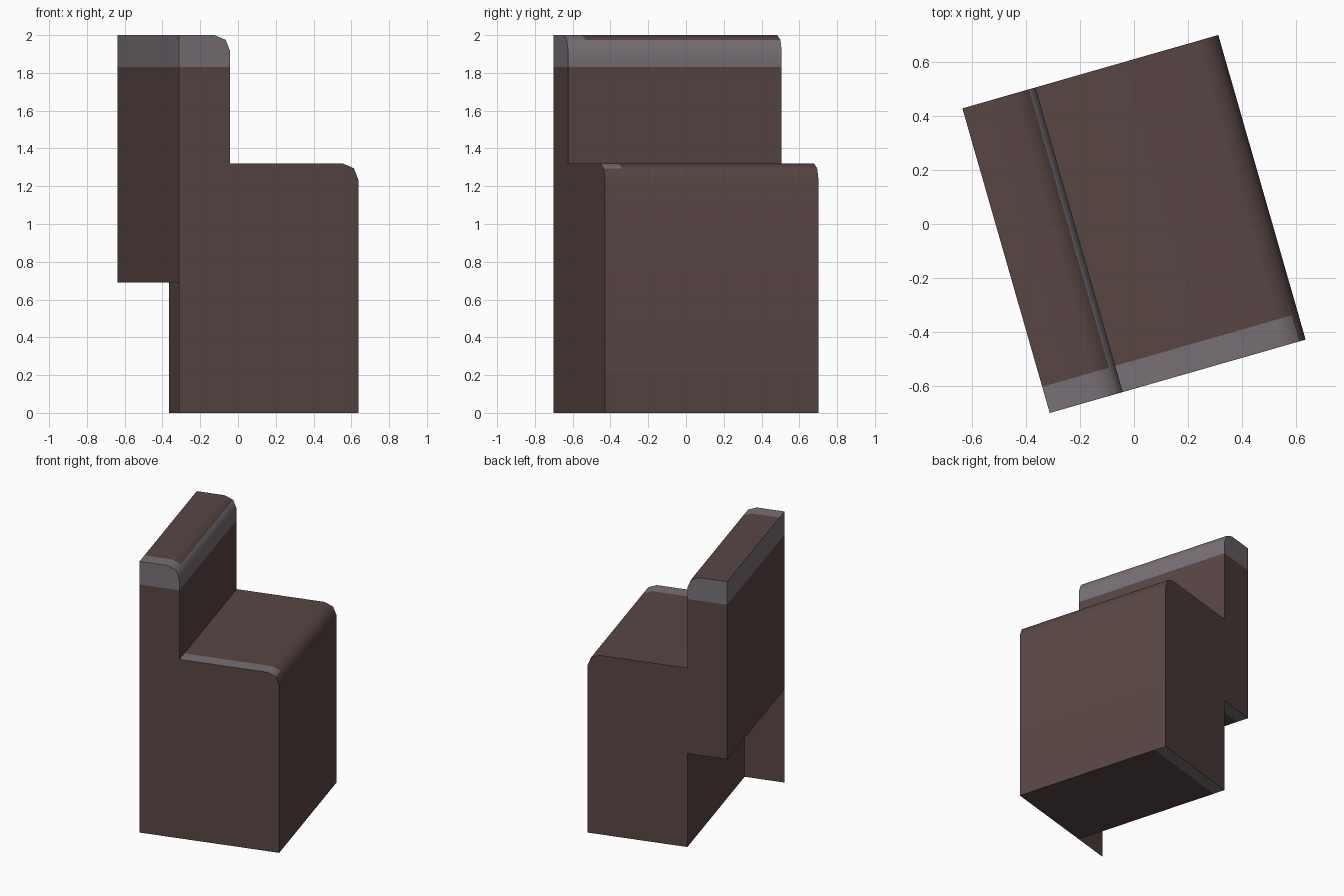
import bpy, bmesh, math
from mathutils import Matrix

if "Cube" in bpy.data.objects:
    bpy.data.objects.remove(bpy.data.objects["Cube"])

ROT = Matrix.Rotation(math.radians(16), 4, 'Z')
HX, HY = 0.494, 0.588          # half depth and half width before turning
BACK_X = -0.212                # plane between backrest and seat
UNDER_Z, SEAT_Z, TOP_Z = 0.69, 1.32, 2.0
R = 0.085                      # rounding radius


def material(name, rgb):
    m = bpy.data.materials.new(name)
    m.diffuse_color = (*rgb, 1)
    m.use_nodes = True
    m.node_tree.nodes["Principled BSDF"].inputs["Base Color"].default_value = m.diffuse_color
    return m


brown = material("dark_brown", (0.098, 0.061, 0.058))
grey = material("worn_grey", (0.188, 0.162, 0.181))


def rounded(x, z):
    """Two-segment rounded corner, from the side face up to the top."""
    return [(x - R + R * math.cos(a), z - R + R * math.sin(a))
            for a in (0, math.pi / 4, math.pi / 2)]


def finish(bm, name):
    bm.transform(ROT)
    me = bpy.data.meshes.new(name)
    bm.to_mesh(me)
    bm.free()
    me.materials.append(brown)
    me.materials.append(grey)
    ob = bpy.data.objects.new(name, me)
    bpy.context.collection.objects.link(ob)
    return ob


# Seat and backrest: one stepped profile pulled across the width
profile = ([(BACK_X, 0), (HX, 0)] + rounded(HX, SEAT_Z) + [(BACK_X, SEAT_Z)]
           + rounded(BACK_X, TOP_Z)
           + [(-HX, TOP_Z), (-HX, UNDER_Z), (BACK_X, UNDER_Z)])
bm = bmesh.new()
face = bm.faces.new([bm.verts.new((x, -HY, z)) for x, z in profile])
ext = bmesh.ops.extrude_face_region(bm, geom=[face], use_keep_orig=True)
moved = [g for g in ext["geom"] if isinstance(g, bmesh.types.BMVert)]
bmesh.ops.translate(bm, verts=moved, vec=(0, 2 * HY, 0))
bmesh.ops.recalc_face_normals(bm, faces=bm.faces[:])

# Cut lines for the colour bands
for co, no in (((0, 0, 1.83), (0, 0, 1)), ((0, -0.487, 0), (0, 1, 0)),
               ((0, 0.5, 0), (0, 1, 0))):
    bmesh.ops.bisect_plane(bm, geom=bm.verts[:] + bm.edges[:] + bm.faces[:],
                           plane_co=co, plane_no=no)
bm.normal_update()

# Grey band round the top, along the front of the tops and rear of the undersides
for f in bm.faces:
    c = f.calc_center_median()
    if f.normal.z > 0.7:
        f.material_index = int(c.y < -0.487)
    elif f.normal.z < -0.7:
        f.material_index = int(c.y > 0.5)
    else:
        f.material_index = int(c.z > 1.83)
body = finish(bm, "seat_and_backrest")
bpy.context.view_layer.objects.active = body
body.select_set(True)
bpy.ops.object.shade_smooth_by_angle(angle=math.radians(50))

# Thin end panel closing the front below the backrest
bm = bmesh.new()
bm.faces.new([bm.verts.new((x, -HY, z)) for x, z in
              ((-HX, 0), (BACK_X, 0), (BACK_X, UNDER_Z), (-HX, UNDER_Z))])
finish(bm, "end_panel")
